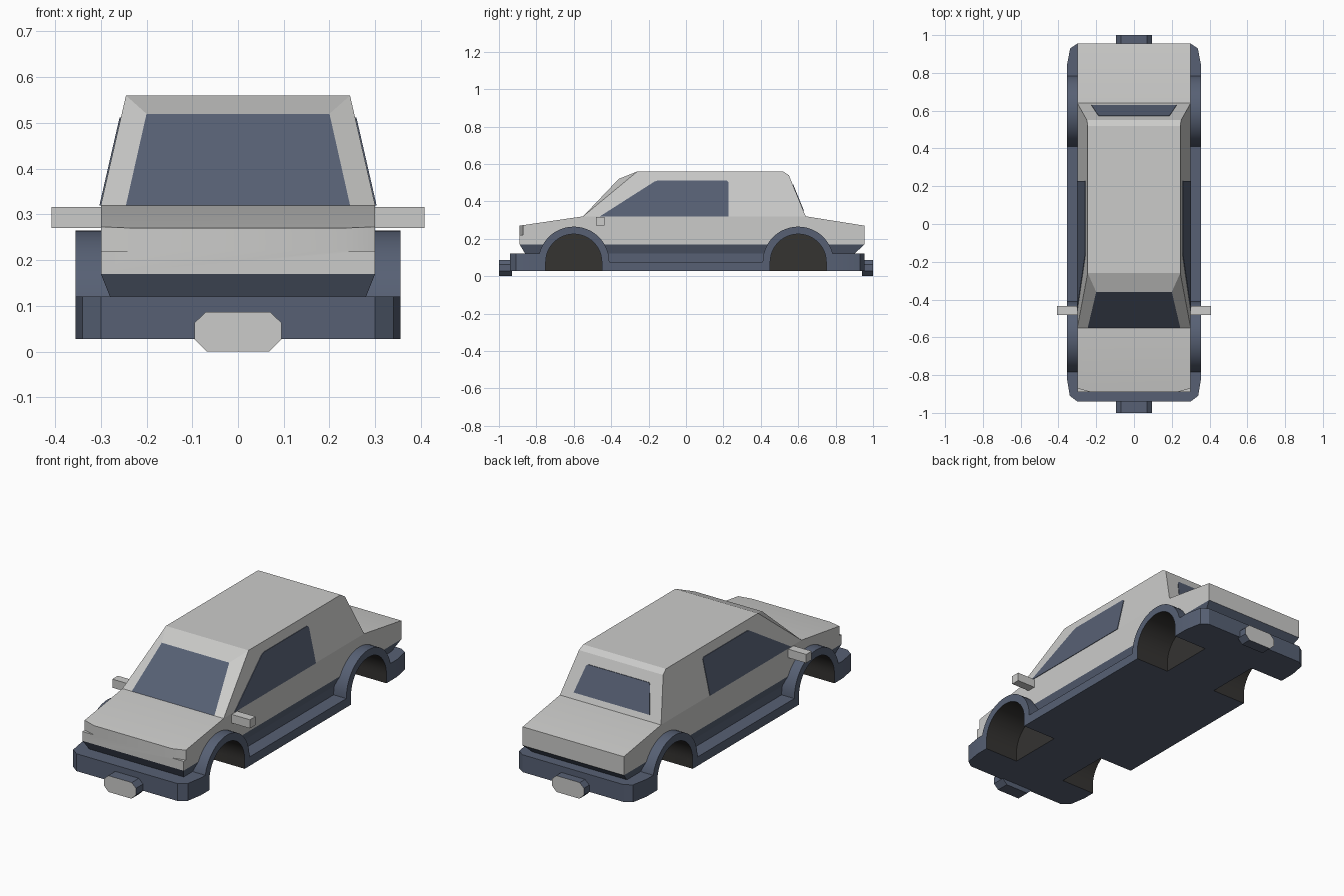
import bpy, bmesh, math
from mathutils import Vector

if "Cube" in bpy.data.objects:
    bpy.data.objects.remove(bpy.data.objects["Cube"])


def material(name, rgb):
    m = bpy.data.materials.new(name)
    m.diffuse_color = (*rgb, 1)
    m.use_nodes = True
    m.node_tree.nodes["Principled BSDF"].inputs["Base Color"].default_value = m.diffuse_color
    return m


MATS = [material("light_grey_paint", (0.60, 0.60, 0.59)),
        material("slate_blue", (0.095, 0.118, 0.175)),
        material("charcoal", (0.035, 0.033, 0.031))]
LIGHT, SLATE, DARK = 0, 1, 2


def make(name, verts, faces, mat, smooth=False):
    """Mesh object from points and faces; all parts share the same slots."""
    me = bpy.data.meshes.new(name)
    me.from_pydata(verts, [], faces)
    bm = bmesh.new()
    bm.from_mesh(me)
    bmesh.ops.recalc_face_normals(bm, faces=bm.faces)
    for f in bm.faces:
        f.material_index = mat
    bm.to_mesh(me)
    bm.free()
    for m in MATS:
        me.materials.append(m)
    ob = bpy.data.objects.new(name, me)
    bpy.context.collection.objects.link(ob)
    return ob


def loft(name, rings, mat):
    """Skin equal-length rings and cap both ends."""
    n = len(rings[0])
    verts = [p for r in rings for p in r]
    faces = [list(range(n)), [len(verts) - n + i for i in range(n)]]
    for k in range(len(rings) - 1):
        for i in range(n):
            j = (i + 1) % n
            faces.append((k * n + i, k * n + j, k * n + n + j, k * n + n + i))
    return make(name, verts, faces, mat)


def prism(name, pts, axis, a, b, mat):
    """Extrude a 2D outline along x, y or z from a to b."""
    def place(p, t):
        return {"x": (t, p[0], p[1]), "y": (p[0], t, p[1]), "z": (p[0], p[1], t)}[axis]
    return loft(name, [[place(p, t) for p in pts] for t in (a, b)], mat)


def rect(x0, x1, y0, y1):
    return [(x0, y0), (x1, y0), (x1, y1), (x0, y1)]


def arch_outline(cy, r, z0):
    arc = [(cy + r * math.cos(math.pi * i / 24), 0.075 + r * math.sin(math.pi * i / 24))
           for i in range(25)]
    return arc + [(cy - r, z0), (cy + r, z0)]


def mirrored(half):
    """Complete an outline given for +x."""
    return half + [(-x, y) for x, y in reversed(half)]


# chassis: front and rear bumpers with clipped corners, lower sill between
bumper_f = prism("front_bumper", mirrored([(0.30, -0.94), (0.34, -0.91), (0.355, -0.82),
                                           (0.355, -0.6)]), "z", 0.027, 0.12, SLATE)
bumper_r = prism("rear_bumper", mirrored([(0.30, 0.955), (0.338, 0.93), (0.355, 0.84),
                                          (0.355, 0.6)]), "z", 0.027, 0.12, SLATE)
sill = prism("sill", rect(-0.355, 0.355, -0.6, 0.6), "z", 0.027, 0.075, SLATE)

# lower body band flaring outward
lower = loft("lower_body", [[(x, y, z) for x, y in rect(-w, w, y0, y1)] for z, w, y0, y1 in
                            ((0.06, 0.28, -0.86, 0.90), (0.12, 0.28, -0.86, 0.90),
                             (0.17, 0.30, -0.89, 0.955))], SLATE)

# upper body with sloping hood and boot
upper = prism("upper_body", [(-0.89, 0.17), (0.955, 0.17), (0.955, 0.27), (0.64, 0.32),
                             (-0.55, 0.32), (-0.89, 0.27)], "x", -0.30, 0.30, LIGHT)

# wheel arches, plus cutters for wheel wells and headlight notches
cut_me, wells, notches = [bumper_f, bumper_r, sill, lower, upper], [], []
for s, side in ((1, "right"), (-1, "left")):
    for cy, end in ((-0.6, "front"), (0.6, "rear")):
        cut_me.append(prism(f"{end}_{side}_wheel_arch", arch_outline(cy, 0.19, 0.027),
                            "x", s * 0.25, s * 0.355, SLATE))
        wells.append(prism("well_cutter", arch_outline(cy, 0.15, -0.05),
                           "x", s * 0.155, s * 0.5, DARK))
    notches.append(prism("notch_cutter", [(s * 0.23, -0.89), (s * 0.32, -0.865),
                                          (s * 0.32, -0.92), (s * 0.23, -0.92)],
                         "z", 0.22, 0.3, LIGHT))

for ob in cut_me:
    for c in wells + (notches if ob is upper else []):
        mod = ob.modifiers.new("cut", "BOOLEAN")
        mod.operation, mod.solver, mod.object = "DIFFERENCE", "EXACT", c
dg = bpy.context.evaluated_depsgraph_get()
dg.update()
for ob, me in [(o, bpy.data.meshes.new_from_object(o.evaluated_get(dg))) for o in cut_me]:
    ob.modifiers.clear()
    ob.data = me
for c in wells + notches:
    bpy.data.objects.remove(c)

# cabin: right-hand points, mirrored to the left; windscreen bulges forward
half = [(0.30, -0.55, 0.32), (0.245, -0.26, 0.56), (0.245, 0.52, 0.56), (0.2496, 0.55, 0.54),
        (0.30, 0.64, 0.32), (0.20, -0.36, 0.52), (0.245, -0.55, 0.32)]
n = len(half)
verts = half + [(-x, y, z) for x, y, z in half]
sides = [[0, 1, 2, 3, 4], [0, 6, 5, 1]]
faces = sides + [[i + n for i in f] for f in sides]
faces += [[a, b, b + n, a + n] for a, b in ((1, 2), (2, 3), (3, 4), (5, 1), (6, 5))]
faces.append([0, 6, 6 + n, n, 4 + n, 4])
cabin = make("cabin", verts, faces, LIGHT)
for p in cabin.data.polygons:
    if set(p.vertices) == {5, 6, 5 + n, 6 + n}:
        p.material_index = SLATE  # windscreen

# side windows as thin plates on the sloping cabin sides
outline = [(-0.46, 0.32), (-0.17, 0.505), (-0.15, 0.512), (0.218, 0.512),
           (0.228, 0.502), (0.228, 0.32)]
for s, side in ((1, "right"), (-1, "left")):
    loft(f"{side}_window", [[(s * (0.30 - (z - 0.32) * 0.055 / 0.24 + d), y, z)
                             for y, z in outline] for d in (-0.004, 0.003)], SLATE)
    # door mirrors
    prism(f"{side}_mirror", rect(-0.482, -0.435, 0.27, 0.316), "x", s * 0.29, s * 0.408, LIGHT)

# rear window plate
pane = mirrored([(0.225, 0.35), (0.22, 0.345), (0.20, 0.345)][:1]
                + [(0.19, 0.48), (0.182, 0.49)])
loft("rear_window", [[(x, 0.55 + (0.54 - z) * 0.09 / 0.22 + d, z) for x, z in pane]
                     for d in (-0.004, 0.003)], SLATE)

# octagonal plates on both bumpers: light outer face, slate sides
octagon = mirrored([(0.068, 0.0), (0.095, 0.027), (0.095, 0.063), (0.07, 0.087)])
for name, a, b in (("front_plate", -1, -0.93), ("rear_plate", 1, 0.94)):
    ob = prism(name, octagon, "y", a, b, SLATE)
    for p in ob.data.polygons:
        if p.normal.y * a > 0.9:
            p.material_index = LIGHT

# smooth only the round arches
bpy.ops.object.select_all(action="DESELECT")
for ob in cut_me:
    ob.select_set(True)
bpy.context.view_layer.objects.active = cut_me[0]
bpy.ops.object.shade_smooth_by_angle(angle=math.radians(20))
